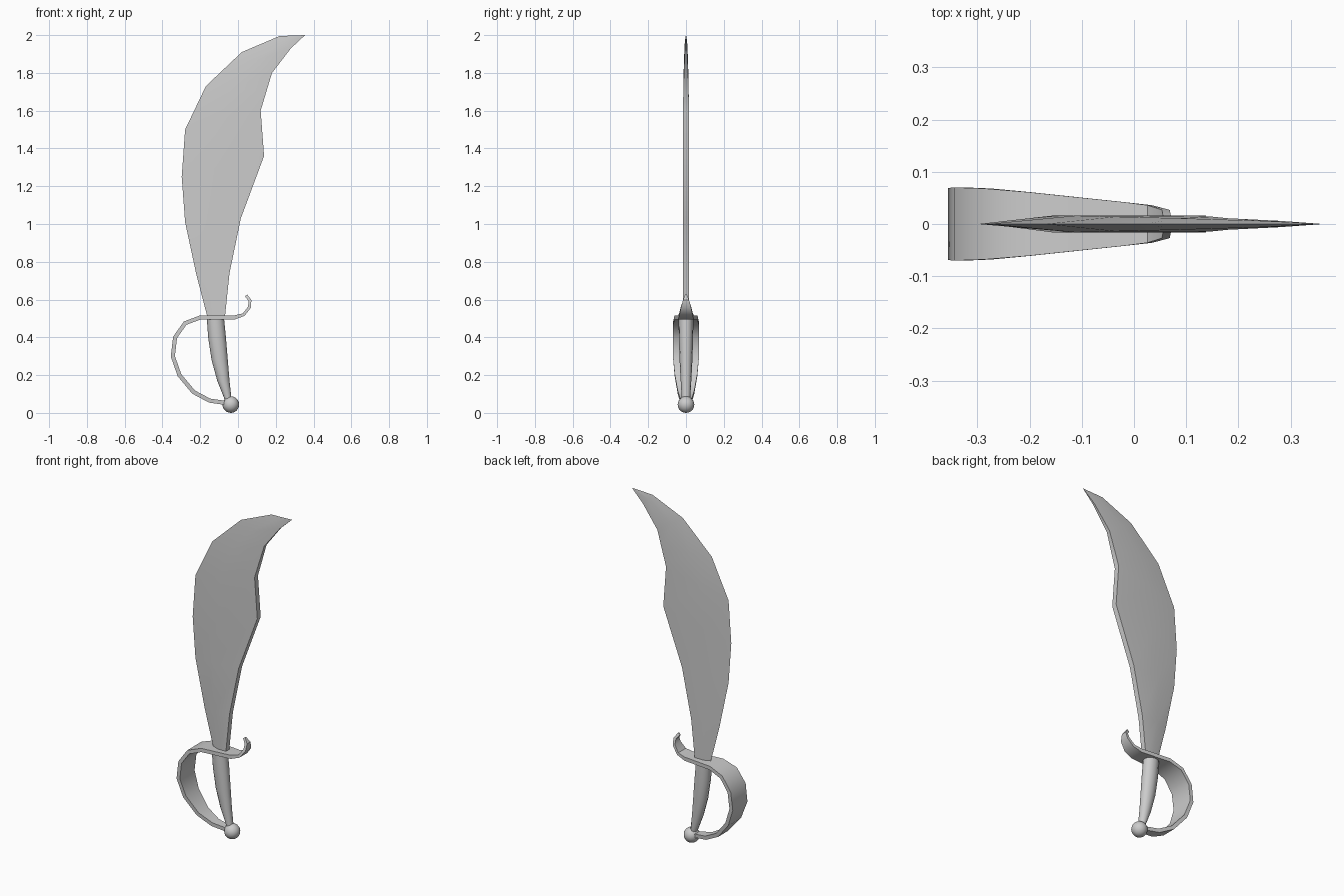
import bpy, bmesh, math
from mathutils import Vector

cube = bpy.data.objects.get("Cube")
if cube:
    bpy.data.objects.remove(cube, do_unlink=True)

steel = bpy.data.materials.new("grey steel")
steel.use_nodes = True
GREY = (0.6, 0.6, 0.6, 1)
steel.diffuse_color = GREY
steel.node_tree.nodes["Principled BSDF"].inputs["Base Color"].default_value = GREY


def finish(name, bm, angle=35):
    """Turn a bmesh into a shaded object."""
    bmesh.ops.remove_doubles(bm, verts=bm.verts, dist=0.0002)
    bmesh.ops.recalc_face_normals(bm, faces=bm.faces)
    mesh = bpy.data.meshes.new(name)
    bm.to_mesh(mesh)
    bm.free()
    mesh.materials.append(steel)
    ob = bpy.data.objects.new(name, mesh)
    bpy.context.collection.objects.link(ob)
    bpy.ops.object.select_all(action='DESELECT')
    ob.select_set(True)
    bpy.context.view_layer.objects.active = ob
    bpy.ops.object.shade_smooth_by_angle(angle=math.radians(angle))
    return ob


def loft(name, rings, angle=35):
    """Skin a list of equal-sized closed sections and cap both ends."""
    bm = bmesh.new()
    loops = [[bm.verts.new(p) for p in ring] for ring in rings]
    n = len(loops[0])
    for a, b in zip(loops, loops[1:]):
        for i in range(n):
            j = (i + 1) % n
            bm.faces.new((a[i], a[j], b[j], b[i]))
    bm.faces.new(loops[0])
    bm.faces.new(loops[-1])
    return finish(name, bm, angle)


# Blade: sharp edge on the right, flat spine on the left
edge = [(-.16, .50), (-.22, .73), (-.28, 1.01), (-.298, 1.25), (-.28, 1.50),
        (-.17, 1.73), (.02, 1.91), (.22, 1.995), (.354, 2.0)]
spine = [(-.07, .50), (-.045, .74), (.015, 1.03), (.138, 1.36), (.12, 1.60),
         (.15, 1.70), (.18, 1.80), (.28, 1.93), (.355, 2.0)]
half = [.016, .016, .016, .016, .016, .014, .011, .006, .0005]
sections = []
for (ex, ez), (sx, sz), t in zip(edge, spine, half):
    rx, rz = ex + (sx - ex) * .42, ez + (sz - ez) * .42
    sections.append([(ex, 0, ez), (rx, -t, rz), (sx, -t, sz),
                     (sx, t, sz), (rx, t, rz)])
loft("blade", sections, 30)

# Guard: flat band sweeping from the pommel, over the grip, to a curled tip
path = [(-.06, .052), (-.15, .065), (-.235, .11), (-.31, .20), (-.345, .30),
        (-.333, .40), (-.28, .475), (-.20, .505), (-.02, .505), (.03, .52),
        (.061, .56), (.063, .595), (.043, .622)]
width = [.02, .03, .044, .06, .069, .07, .068, .061, .042, .036, .027, .016, .004]
band = []
for i, ((x, z), w) in enumerate(zip(path, width)):
    a, b = path[max(i - 1, 0)], path[min(i + 1, len(path) - 1)]
    t = Vector((b[0] - a[0], b[1] - a[1])).normalized()
    k = .011 if i < 9 else .008
    nx, nz = -t.y * k, t.x * k
    band.append([(x + nx, -w, z + nz), (x + nx, w, z + nz),
                 (x - nx, w, z - nz), (x - nx, -w, z - nz)])
loft("hand_guard", band)

# Grip: curved tapering handle, given as right side, left side, height, depth
grip = []
for x0, x1, z, d in [(-.07, -.034, .07, .022), (-.11, -.045, .17, .028),
                     (-.14, -.054, .28, .034), (-.158, -.064, .40, .038),
                     (-.165, -.074, .50, .039)]:
    cx, r = (x0 + x1) / 2, (x1 - x0) / 2
    grip.append([(cx + r * math.cos(a), d * math.sin(a), z)
                 for a in (math.tau * i / 12 for i in range(12))])
loft("grip", grip, 40)

# Pommel ball
bm = bmesh.new()
bmesh.ops.create_uvsphere(bm, u_segments=16, v_segments=12, radius=.044)
bmesh.ops.translate(bm, verts=bm.verts, vec=(-.038, 0, .044))
finish("pommel", bm)
